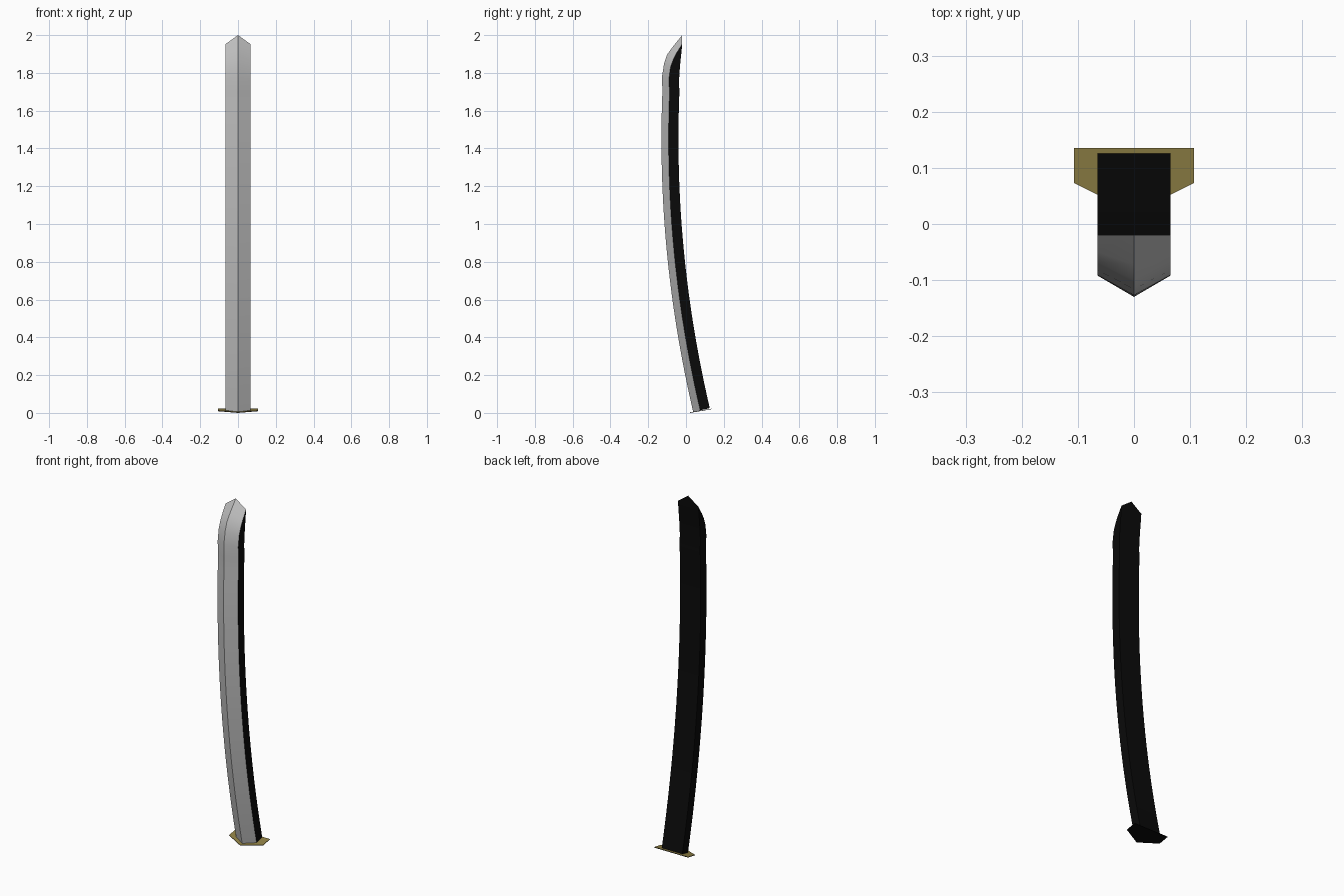
import bpy
import bmesh
from math import sqrt

cube = bpy.data.objects.get("Cube")
if cube:
    bpy.data.objects.remove(cube, do_unlink=True)


def material(name, rgb):
    mat = bpy.data.materials.new(name)
    mat.use_nodes = True
    color = (*rgb, 1)
    mat.diffuse_color = color
    mat.node_tree.nodes["Principled BSDF"].inputs["Base Color"].default_value = color
    return mat


steel = material("steel", (0.55, 0.55, 0.55))
black = material("black", (0.003, 0.003, 0.003))
brass = material("brass", (0.28, 0.22, 0.06))


def finish(bm, name, mats):
    mesh = bpy.data.meshes.new(name)
    bm.to_mesh(mesh)
    bm.free()
    for m in mats:
        mesh.materials.append(m)
    obj = bpy.data.objects.new(name, mesh)
    bpy.context.collection.objects.link(obj)
    return obj


# Blade: five-sided section swept up a gentle curve
HALF = 0.065
BEVEL, DEPTH = 0.038, 0.09
PEAK, BOW = 1.45, 0.0805


def section(z):
    """Edge, shoulder and spine points (y, z), square to the curve."""
    y = -0.13 + BOW * (z - PEAK) ** 2
    slope = 2 * BOW * (z - PEAK)
    n = sqrt(1 + slope * slope)
    return [(y + d / n, z - d * slope / n) for d in (0, BEVEL, DEPTH)]


STEPS = 24
rows = [section(0.005 + 1.695 * i / STEPS) for i in range(STEPS + 1)]
# Swept-back point
rows += [
    [(-0.127, 1.78), (-0.091, 1.765), (-0.037, 1.76)],
    [(-0.116, 1.85), (-0.082, 1.83), (-0.033, 1.82)],
    [(-0.100, 1.897), (-0.068, 1.87), (-0.029, 1.865)],
    [(-0.072, 1.936), (-0.050, 1.905), (-0.025, 1.9)],
    [(-0.02, 2.0), (-0.02, 1.953), (-0.02, 1.953)],
]

bm = bmesh.new()
rings = []
for edge, shoulder, spine in rows:
    pts = [(0, *edge), (HALF, *shoulder), (HALF, *spine),
           (-HALF, *spine), (-HALF, *shoulder)]
    rings.append([bm.verts.new(p) for p in pts])
for lower, upper in zip(rings, rings[1:]):
    for i in range(5):
        j = (i + 1) % 5
        face = bm.faces.new((lower[i], lower[j], upper[j], upper[i]))
        face.material_index = 0 if i in (0, 4) else 1
for ring in (rings[0][::-1], rings[-1]):
    bm.faces.new(ring).material_index = 1
bmesh.ops.remove_doubles(bm, verts=bm.verts, dist=0.0001)
bmesh.ops.recalc_face_normals(bm, faces=bm.faces)
blade = finish(bm, "blade", [steel, black])
bpy.ops.object.select_all(action="DESELECT")
blade.select_set(True)
bpy.context.view_layer.objects.active = blade
bpy.ops.object.shade_smooth_by_angle(angle=0.5)

# Guard: thin tilted plate, brass above and black below
bm = bmesh.new()
outline = [(0, 0.02), (0.107, 0.073), (0.107, 0.135), (-0.107, 0.135), (-0.107, 0.073)]
base = bm.faces.new([bm.verts.new((x, y, 0.17 * (y - 0.02))) for x, y in outline])
top = bmesh.ops.extrude_face_region(bm, geom=[base])["geom"]
for v in top:
    if isinstance(v, bmesh.types.BMVert):
        v.co.z += 0.003
# Restore the underside if the extrusion consumed it
if not base.is_valid or len(bm.faces) < 7:
    low = [v for v in bm.verts if abs(v.co.z - 0.17 * (v.co.y - 0.02)) < 0.001]
    bmesh.ops.contextual_create(bm, geom=low)
bmesh.ops.recalc_face_normals(bm, faces=bm.faces)
bm.normal_update()
for face in bm.faces:
    face.material_index = 0 if face.normal.z > 0.5 else 1
finish(bm, "guard", [brass, black])
